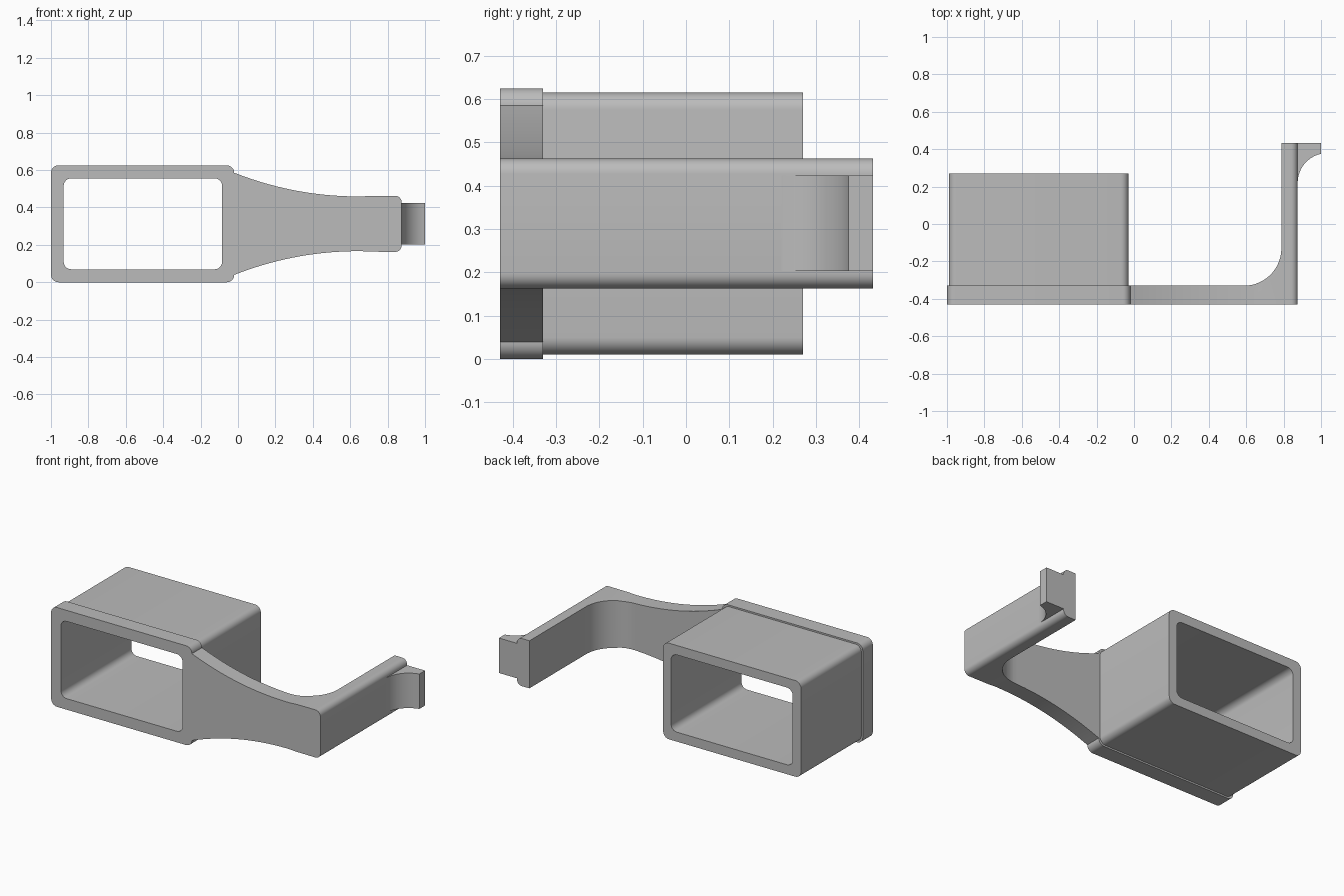
import bpy, bmesh
from math import sin, cos, pi, radians
from mathutils import Vector

cube = bpy.data.objects.get("Cube")
if cube:
    bpy.data.objects.remove(cube, do_unlink=True)

grey = bpy.data.materials.new("plain grey")
grey.use_nodes = True
colour = (0.5, 0.5, 0.5, 1)
grey.diffuse_color = colour
grey.node_tree.nodes["Principled BSDF"].inputs["Base Color"].default_value = colour

MID = 0.3125  # height of the symmetry plane


def arc(cx, cy, r, start, end, n=12):
    """Points along a circular arc, angles in degrees."""
    angles = [radians(start + (end - start) * i / n) for i in range(n + 1)]
    return [(cx + r * cos(a), cy + r * sin(a)) for a in angles]


def rounded_rect(x0, x1, half_height, r):
    pts = []
    for k, (cx, cz) in enumerate([(x1 - r, half_height - r), (x0 + r, half_height - r),
                                  (x0 + r, r - half_height), (x1 - r, r - half_height)]):
        pts += arc(cx, MID + cz, r, 90 * k, 90 * k + 90, 8)
    return pts


def finish(bm, name):
    bmesh.ops.recalc_face_normals(bm, faces=bm.faces)
    mesh = bpy.data.meshes.new(name)
    bm.to_mesh(mesh)
    bm.free()
    mesh.materials.append(grey)
    obj = bpy.data.objects.new(name, mesh)
    bpy.context.collection.objects.link(obj)
    return obj


def shade(obj):
    bpy.ops.object.select_all(action='DESELECT')
    obj.select_set(True)
    bpy.context.view_layer.objects.active = obj
    bpy.ops.object.shade_smooth_by_angle(angle=radians(30))


def prism(name, pts, axis, lo, hi):
    """Extrude an outline along y (points are x, z) or z (points are x, y)."""
    bm = bmesh.new()
    place = (lambda p: (p[0], lo, p[1])) if axis == 'Y' else (lambda p: (p[0], p[1], lo))
    face = bm.faces.new([bm.verts.new(place(p)) for p in pts])
    result = bmesh.ops.extrude_face_region(bm, geom=[face])
    move = Vector((0, hi - lo, 0)) if axis == 'Y' else Vector((0, 0, hi - lo))
    verts = [g for g in result["geom"] if isinstance(g, bmesh.types.BMVert)]
    bmesh.ops.translate(bm, verts=verts, vec=move)
    return finish(bm, name)


def tube(name, outer, inner, y0, y1):
    """Hollow rectangular ring with matching inner and outer outlines."""
    bm = bmesh.new()
    loops = [[bm.verts.new((x, y, z)) for x, z in pts]
             for pts, y in ((outer, y0), (outer, y1), (inner, y1), (inner, y0))]
    n = len(outer)
    for k in range(4):
        a, b = loops[k], loops[(k + 1) % 4]
        for i in range(n):
            j = (i + 1) % n
            bm.faces.new((a[i], a[j], b[j], b[i]))
    shade(finish(bm, name))


# Hollow sleeve and its slightly larger front collar
opening = rounded_rect(-0.932, -0.085, 0.243, 0.04)
tube("sleeve", rounded_rect(-0.99, -0.03, 0.3025, 0.04), opening, -0.33, 0.27)
tube("collar", rounded_rect(-1.0, -0.02, 0.3125, 0.04), opening, -0.43, -0.33)

# Arm: tapering front outline intersected with an L-shaped plan
neck = []
for i in range(25):
    t = i / 24
    neck.append((-0.02 + 0.68 * t, 0.146 + 0.127 * (1 - t) ** 2.1))
upper = neck + [(0.70, 0.149)] + arc(0.84, 0.115, 0.035, 90, 0, 8)
outline = [(x, MID + h) for x, h in upper] + [(x, MID - h) for x, h in reversed(upper)]
arm = prism("arm", outline, 'Y', -0.43, 0.432)

plan = [(-0.1, -0.5), (0.95, -0.5), (0.95, 0.5), (0.788, 0.5)]
plan += arc(0.588, -0.13, 0.2, 0, -90, 16) + [(-0.1, -0.33)]
cutter = prism("arm_plan_helper", plan, 'Z', -0.1, 0.8)
cutter.hide_render = True

bpy.context.view_layer.objects.active = arm
mod = arm.modifiers.new("plan cut", 'BOOLEAN')
mod.operation = 'INTERSECT'
mod.solver = 'EXACT'
mod.object = cutter
bpy.ops.object.modifier_apply(modifier=mod.name)
bpy.data.objects.remove(cutter, do_unlink=True)
shade(arm)

# Hook at the end of the arm, with a concave underside
hook = [(0.86, 0.432), (0.86, 0.22)] + arc(1.034, 0.22, 0.159, 180, 102.3, 14) + [(1.0, 0.432)]
shade(prism("hook", hook, 'Z', 0.203, 0.423))
